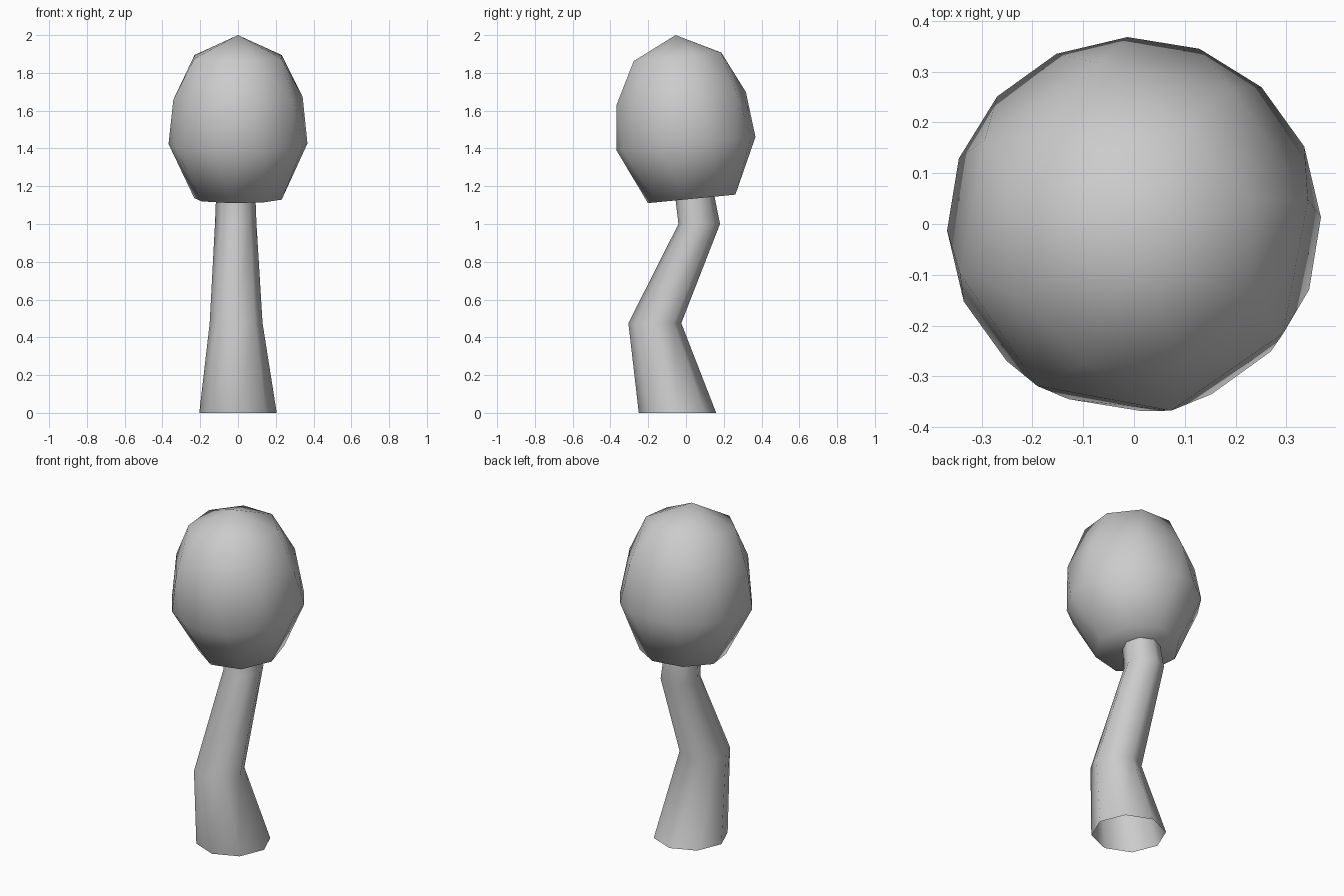
import bpy, bmesh
from math import cos, sin, radians

cube = bpy.data.objects.get("Cube")
if cube:
    bpy.data.objects.remove(cube, do_unlink=True)

grey = bpy.data.materials.new("plain_grey")
grey.use_nodes = True
colour = (0.6, 0.6, 0.6, 1)
grey.diffuse_color = colour
grey.node_tree.nodes["Principled BSDF"].inputs["Base Color"].default_value = colour


def ring(bm, cx, cy, cz, r, sides=8, turn=0, tilt=0):
    """Ring of vertices, tilted so that it rises towards the back."""
    verts = []
    for i in range(sides):
        a = radians(turn + 360 * i / sides)
        y = r * sin(a)
        verts.append(bm.verts.new((cx + r * cos(a), cy + y, cz + tilt * y)))
    return verts


def finish(bm, name):
    bmesh.ops.recalc_face_normals(bm, faces=bm.faces)
    for f in bm.faces:
        f.smooth = True
    mesh = bpy.data.meshes.new(name)
    bm.to_mesh(mesh)
    bm.free()
    mesh.materials.append(grey)
    obj = bpy.data.objects.new(name, mesh)
    bpy.context.collection.objects.link(obj)
    return obj


# Trunk: crooked tapering tube, open at the foot
bm = bmesh.new()
path = [(0, -0.045, 0, 0.205), (-0.01, -0.165, 0.475, 0.14),
        (-0.012, 0.07, 1.0, 0.11), (-0.012, 0.03, 1.25, 0.1)]
rings = [ring(bm, *p) for p in path]
for low, high in zip(rings, rings[1:]):
    for i in range(8):
        j = (i + 1) % 8
        bm.faces.new((low[i], low[j], high[j], high[i]))
finish(bm, "trunk")

# Crown: leaning egg of twisted rings with a flat underside
bm = bmesh.new()
bm.verts.new((0, -0.055, 2.0))
for cy, cz, r, sides, turn in [(-0.045, 1.885, 0.25, 8, 22), (-0.025, 1.665, 0.35, 8, 12),
                               (0, 1.425, 0.368, 16, 2), (0.03, 1.133, 0.235, 8, -10)]:
    ring(bm, 0, cy, cz, r, sides, turn, tilt=0.097)
bmesh.ops.convex_hull(bm, input=bm.verts)
bmesh.ops.dissolve_limit(bm, angle_limit=radians(1), verts=bm.verts, edges=bm.edges)
finish(bm, "crown")
